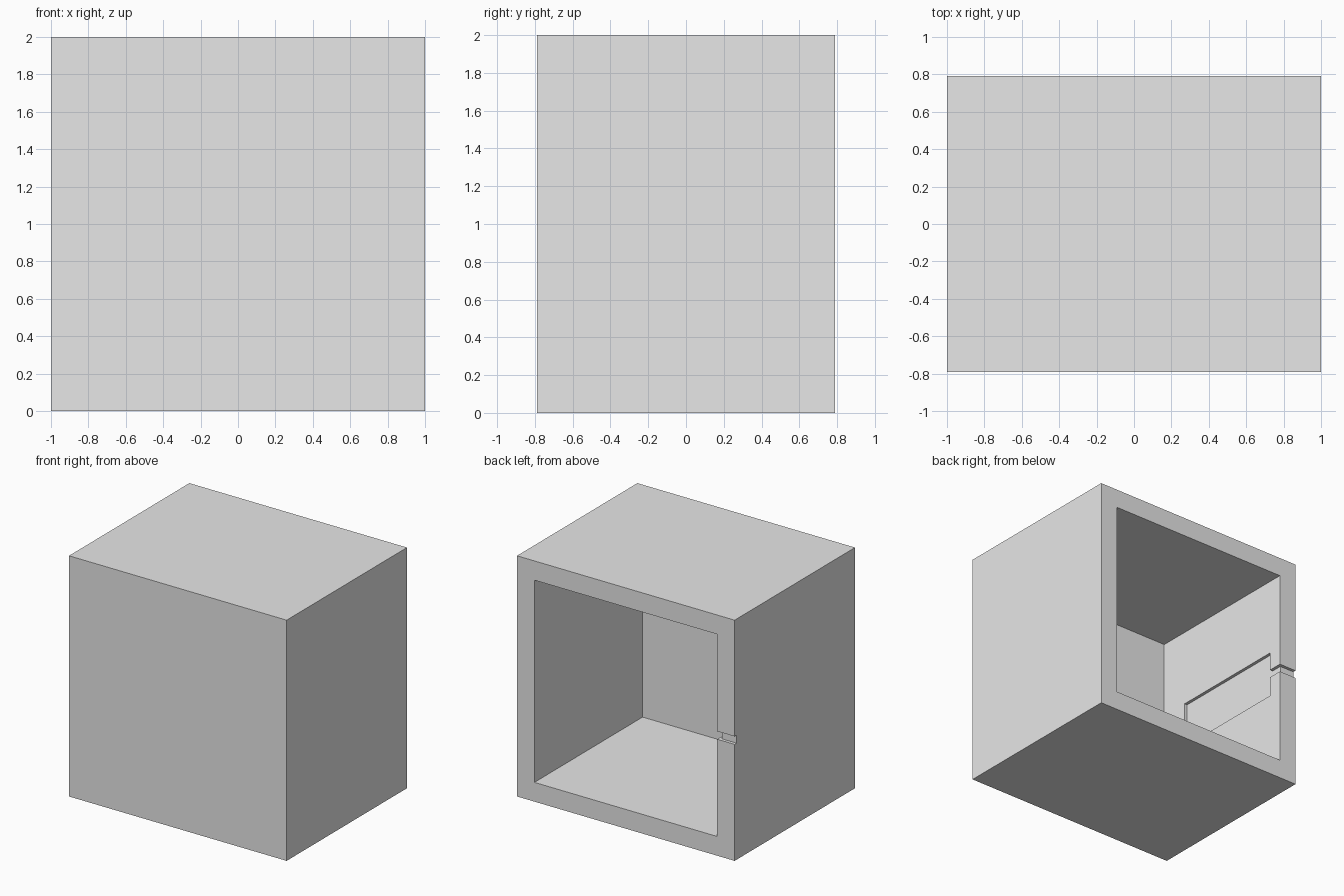
import bpy
from mathutils import Vector

cube = bpy.data.objects.get("Cube")
if cube:
    bpy.data.objects.remove(cube, do_unlink=True)

HALF_X, HALF_Y, HEIGHT = 1.0, 0.79, 2.0
WALL = 0.16
RECESS = 0.026                 # depth of the wall pocket and cable slots
INNER = HALF_X - WALL          # inner face of the side walls


def box(name, low, high):
    """Axis-aligned box between two corners."""
    low, high = Vector(low), Vector(high)
    bpy.ops.mesh.primitive_cube_add(size=1, location=(0, 0, 0))
    obj = bpy.context.object
    obj.name = name
    for v in obj.data.vertices:
        v.co = (low + high) / 2 + v.co * (high - low)
    return obj


def cut(target, name, low, high):
    """Subtract a box from the target, then discard the cutter."""
    cutter = box(name, low, high)
    cutter.hide_render = True
    mod = target.modifiers.new(name, "BOOLEAN")
    mod.operation, mod.solver, mod.object = "DIFFERENCE", "EXACT", cutter
    bpy.context.view_layer.objects.active = target
    bpy.ops.object.modifier_apply(modifier=mod.name)
    bpy.data.objects.remove(cutter, do_unlink=True)


# Solid outer block
housing = box("housing", (-HALF_X, -HALF_Y, 0), (HALF_X, HALF_Y, HEIGHT))

# Main cavity, open at the back
cut(housing, "cavity", (-INNER, -HALF_Y + WALL, WALL), (INNER, 1, HEIGHT - WALL))

# Shallow rectangular pocket in one inner side wall
floor_x = -INNER - RECESS
cut(housing, "wall_pocket", (floor_x, -0.38, 0.8), (-0.5, 0.67, 1.19))

# Cable slot from the pocket to the rim, then across the rim to the outside
slot_low, slot_high = 0.968, 1.034
cut(housing, "inner_slot", (floor_x, 0.6, slot_low), (-0.5, 1, slot_high))
cut(housing, "rim_slot", (-1.2, HALF_Y - RECESS, slot_low), (-0.5, 1, slot_high))

# Single plain grey finish
grey = bpy.data.materials.new("light_grey")
grey.use_nodes = True
color = (0.8, 0.8, 0.8, 1)
grey.diffuse_color = color
grey.node_tree.nodes["Principled BSDF"].inputs["Base Color"].default_value = color
housing.data.materials.clear()
housing.data.materials.append(grey)
for p in housing.data.polygons:
    p.material_index = 0
    p.use_smooth = False
